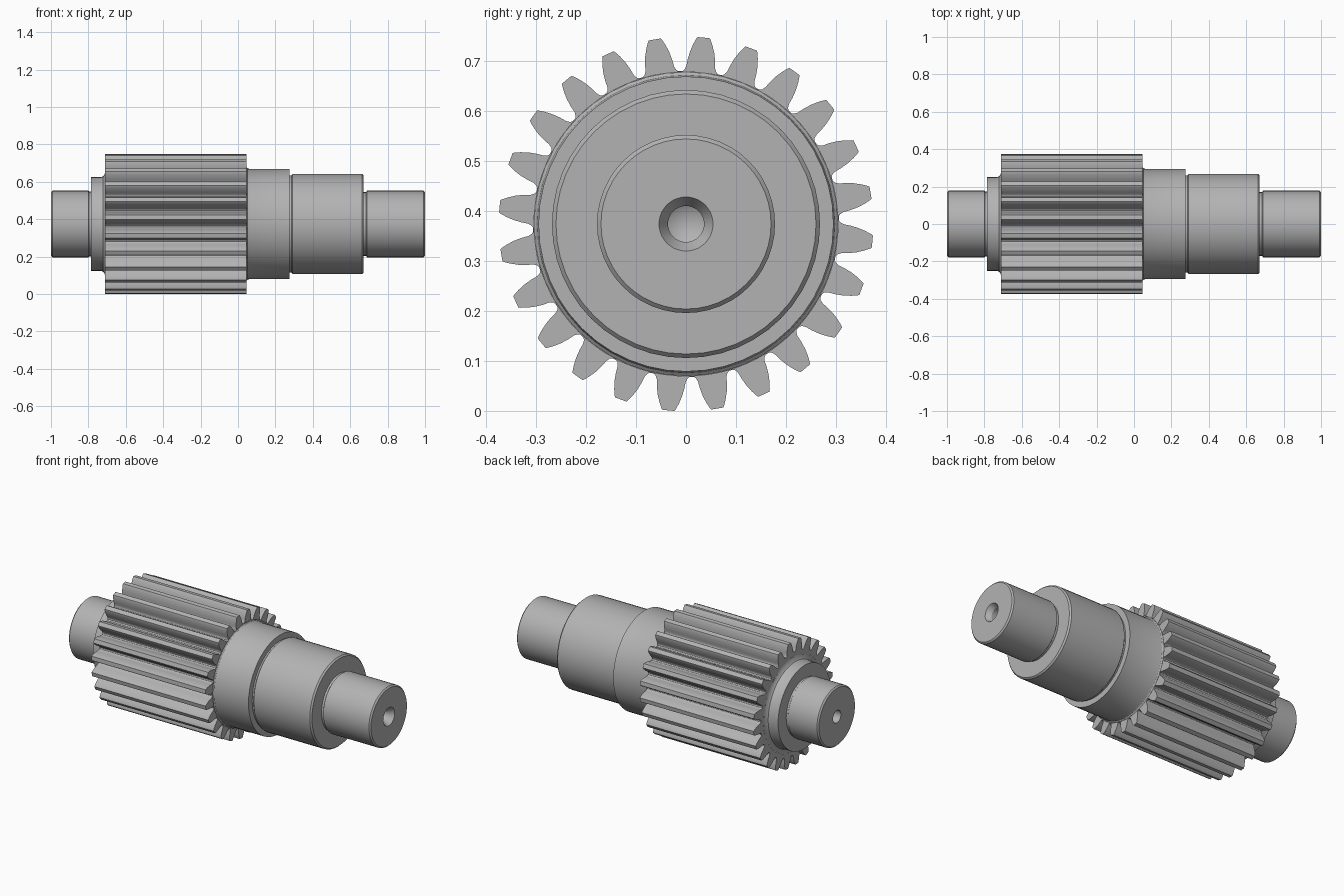
import bpy, bmesh, math

cube = bpy.data.objects.get("Cube")
if cube:
    bpy.data.objects.remove(cube)

AXIS_Z = 0.374
SEGMENTS = 48
TEETH = 24

steel = bpy.data.materials.new("steel grey")
steel.use_nodes = True
steel.diffuse_color = (0.45, 0.45, 0.45, 1)
steel.node_tree.nodes["Principled BSDF"].inputs["Base Color"].default_value = steel.diffuse_color


def polar(x, r, a):
    """Point at distance r from the shaft axis, angle a from vertical."""
    return (x, r * math.sin(a), AXIS_Z + r * math.cos(a))


def skin(name, rings):
    """Join successive closed rings of points with quads."""
    bm = bmesh.new()
    loops = [[bm.verts.new(p) for p in ring] for ring in rings]
    for a, b in zip(loops, loops[1:]):
        n = len(a)
        for i in range(n):
            j = (i + 1) % n
            bm.faces.new((a[i], a[j], b[j], b[i]))
    bmesh.ops.remove_doubles(bm, verts=bm.verts, dist=1e-5)
    bmesh.ops.recalc_face_normals(bm, faces=bm.faces)
    # Open shells: make sure outer walls face away from the axis
    wall = max(bm.faces, key=lambda f: f.calc_area())
    c = wall.calc_center_median()
    if wall.normal.y * c.y + wall.normal.z * (c.z - AXIS_Z) < 0:
        bmesh.ops.reverse_faces(bm, faces=bm.faces)
    mesh = bpy.data.meshes.new(name)
    bm.to_mesh(mesh)
    bm.free()
    mesh.materials.append(steel)
    obj = bpy.data.objects.new(name, mesh)
    bpy.context.collection.objects.link(obj)
    bpy.ops.object.select_all(action="DESELECT")
    obj.select_set(True)
    bpy.context.view_layer.objects.active = obj
    bpy.ops.object.shade_smooth_by_angle(angle=math.radians(28))
    return obj


def lathe(name, profile):
    angles = [math.tau * i / SEGMENTS for i in range(SEGMENTS)]
    skin(name, [[polar(x, r, a) for a in angles] for x, r in profile])


# Left journal with centre hole, relief groove, collar and fillet up to the gear
lathe("left_shaft", [
    (-0.88, 0), (-0.9, 0.037), (-1, 0.037), (-1, 0.17), (-0.992, 0.178),
    (-0.8, 0.178), (-0.796, 0.173), (-0.785, 0.173), (-0.785, 0.25),
    (-0.735, 0.25), (-0.722, 0.254), (-0.714, 0.264), (-0.71, 0.28)])

# Shoulder, groove, bearing seat and right journal with countersunk centre hole
lathe("right_shaft", [
    (0.045, 0.304), (0.05, 0.298), (0.06, 0.295), (0.276, 0.295),
    (0.276, 0.26), (0.285, 0.26), (0.292, 0.268), (0.663, 0.268),
    (0.672, 0.26), (0.672, 0.17), (0.684, 0.17), (0.69, 0.178),
    (0.992, 0.178), (1, 0.17), (1, 0.054), (0.97, 0.036),
    (0.9, 0.036), (0.88, 0)])

# Gear: half of one tooth as (radius, half width), mirrored and repeated
flank = [(0.306, 0.036), (0.309, 0.032), (0.316, 0.029), (0.33, 0.0275),
         (0.345, 0.0245), (0.36, 0.0195), (0.372, 0.014), (0.3745, 0.012)]
half = [(r, w / r) for r, w in flank]
tooth = [(r, -a) for r, a in half] + [(r, a) for r, a in reversed(half)]
phase = math.radians(5.4)
outline = [(r, phase + a + math.tau * k / TEETH)
           for k in range(TEETH) for r, a in tooth]


def gear_ring(x, radius=None):
    return [polar(x, radius or r, a) for r, a in outline]


skin("gear", [gear_ring(-0.71, 0.28), gear_ring(-0.71),
              gear_ring(0.045), gear_ring(0.045, 0.304)])
